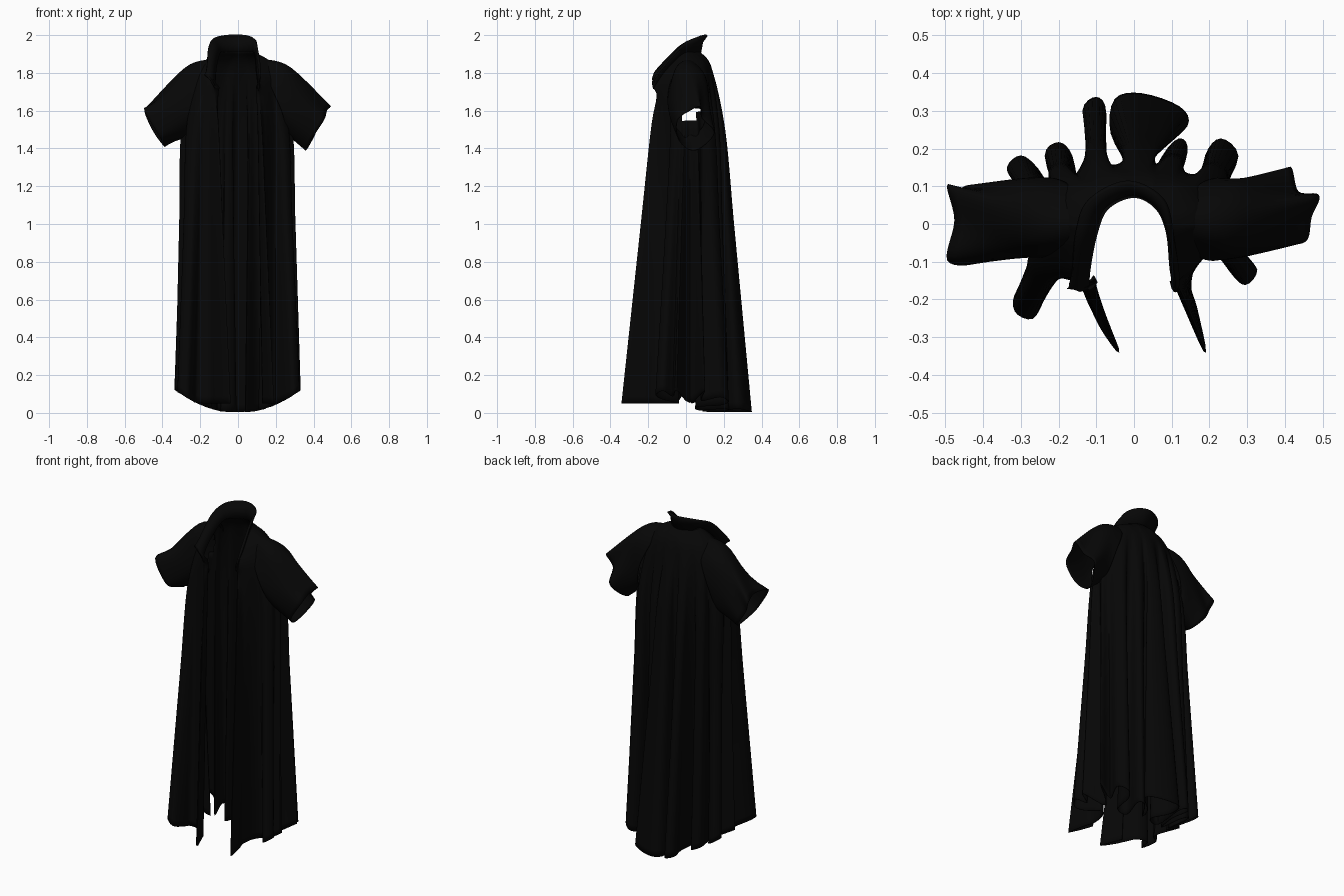
import bpy, math
from mathutils import Vector

cube = bpy.data.objects.get("Cube")
if cube:
    bpy.data.objects.remove(cube, do_unlink=True)

black = bpy.data.materials.new("black_cloth")
black.use_nodes = True
colour = (0.002, 0.002, 0.002, 1)
black.diffuse_color = colour
shader = next(n for n in black.node_tree.nodes if n.type == 'BSDF_PRINCIPLED')
shader.inputs["Base Color"].default_value = colour
shader.inputs["Roughness"].default_value = 0.9


def blend(points, i, t, closed=False):
    """Point on the Catmull-Rom curve between points i and i + 1."""
    n = len(points)
    a, b, c, d = (points[(i + k) % n if closed else max(0, min(n - 1, i + k))]
                  for k in (-1, 0, 1, 2))
    return 0.5 * (2 * b + (c - a) * t + (2 * a - 5 * b + 4 * c - d) * t * t
                  + (3 * b - a - 3 * c + d) * t ** 3)


def smooth_path(points, steps, closed=False):
    spans = len(points) if closed else len(points) - 1
    out = [blend(points, i, s / steps, closed) for i in range(spans) for s in range(steps)]
    return out if closed else out + [points[-1].copy()]


def along(knots, i):
    """Smooth curve through knots of the form (index, coordinates...)."""
    points = [Vector(k[1:]) for k in knots]
    for j, (a, b) in enumerate(zip(knots, knots[1:])):
        if i <= b[0]:
            return blend(points, j, (i - a[0]) / (b[0] - a[0]))


def in_armhole(p):
    return abs(p.x) > .18 and ((p.y - .015) / .075) ** 2 + ((p.z - 1.67) / .12) ** 2 < 1


def loft(name, rows, closed=False, thickness=0.004, hole=None):
    """Skin rows of points, leaving out faces whose centre lies in the hole."""
    w = len(rows[0])
    verts = [p for row in rows for p in row]
    faces = []
    for r in range(len(rows) - 1):
        for c in range(w if closed else w - 1):
            d = (c + 1) % w
            face = (r * w + c, r * w + d, (r + 1) * w + d, (r + 1) * w + c)
            if not (hole and hole(sum((verts[v] for v in face), Vector()) / 4)):
                faces.append(face)
    mesh = bpy.data.meshes.new(name)
    mesh.from_pydata(verts, [], faces)
    mesh.materials.append(black)
    obj = bpy.data.objects.new(name, mesh)
    bpy.context.collection.objects.link(obj)
    cloth = obj.modifiers.new("cloth", 'SOLIDIFY')
    cloth.thickness = thickness
    cloth.offset = 0
    bpy.ops.object.select_all(action='DESELECT')
    obj.select_set(True)
    bpy.context.view_layer.objects.active = obj
    bpy.ops.object.shade_smooth_by_angle(angle=math.radians(50))


# Pleated hem outline, from the right front facing round the back to the left one
hem = [(-.09, -.21), (-.07, -.26), (-.04, -.34), (-.085, -.28), (-.12, -.21), (-.15, -.155),
       (-.22, -.145), (-.24, -.2), (-.27, -.25), (-.315, -.23), (-.305, -.17), (-.2, -.06),
       (-.33, 0), (-.21, .03), (-.31, .11), (-.335, .15), (-.3, .18), (-.255, .145),
       (-.2, .06), (-.235, .18), (-.2, .215), (-.165, .18), (-.14, .07), (-.11, .2),
       (-.135, .3), (-.1, .335), (-.075, .29), (-.09, .1), (-.01, .13), (-.06, .24),
       (-.05, .33), (.02, .345), (.12, .31), (.14, .26), (.06, .19), (.04, .12),
       (.09, .2), (.125, .225), (.14, .19), (.11, .07), (.17, .06), (.19, .18),
       (.23, .225), (.275, .18), (.24, .08), (.33, .1), (.22, .02), (.33, -.05),
       (.28, -.07), (.325, -.12), (.295, -.16), (.255, -.125), (.2, -.04), (.16, -.09),
       (.15, -.17), (.165, -.22), (.19, -.34), (.155, -.27), (.13, -.2)]
chest = [(0, -.11, -.13), (2, -.12, -.145), (4, -.14, -.145), (8, -.22, -.12), (12, -.29, 0),
         (18, -.23, .11), (25, -.1, .165), (30, 0, .17), (36, .08, .165), (42, .2, .13),
         (46, .28, .02), (52, .2, -.085), (56, .11, -.145), (58, .1, -.13)]
neck = [(0, -.1, -.15, 1.72), (2, -.12, -.17, 1.72), (8, -.12, -.12, 1.8), (13, -.1, -.02, 1.9),
        (22, -.07, .045, 1.91), (30, 0, .075, 1.91), (38, .06, .045, 1.91), (46, .09, -.02, 1.9),
        (52, .1, -.12, 1.8), (56, .11, -.17, 1.72), (58, .1, -.15, 1.72)]
collar_edge = [(0, -.175, -.17, 1.79), (5, -.165, -.14, 1.83), (13, -.155, -.03, 1.94),
               (20, -.12, .06, 1.985), (30, -.02, .11, 2), (40, .07, .07, 1.99),
               (47, .1, -.01, 1.95), (53, .12, -.13, 1.82), (58, .11, -.175, 1.75)]

# Coat body: each column hangs from the neck over the shoulder down to the hem
columns = []
for i, (x, y) in enumerate(hem):
    low = Vector((x, y, max(x * x * 1.1, .05 if y < .045 else .005)))
    base = along(chest, i).to_3d()
    base.z = 1.5
    bust = base.lerp(Vector((x, y, 1.5)), .2)
    top = along(neck, i)
    yoke = base.lerp(top, .35)
    yoke.z = 1.5 + .77 * (top.z - 1.5)
    columns.append([low, low.lerp(bust, .33), low.lerp(bust, .67), bust, yoke, top])
rows = [smooth_path([col[r] for col in columns], 4) for r in range(6)]
grid = [smooth_path(list(line), 8) for line in zip(*rows)]
loft("coat_body", list(zip(*grid)), hole=in_armhole)

# Stand collar growing from the neck edge and running down into the lapels
outer = smooth_path([along(collar_edge, i) for i in range(len(hem))], 4)
middle = [a.lerp(b, .5) + Vector((0, -.008, .008)) for a, b in zip(rows[-1], outer)]
loft("collar", [rows[-1], middle, outer], thickness=.012)

# Wide short sleeves: shoulder ring, upper arm ring and rippled cuff ring
root = [(.15, .03, 1.865), (.17, .1, 1.78), (.23, .12, 1.64), (.265, .08, 1.5),
        (.265, -.02, 1.48), (.23, -.09, 1.6), (.17, -.085, 1.74), (.14, -.03, 1.85)]
arm = [(.28, .03, 1.825), (.29, .1, 1.76), (.29, .12, 1.62), (.29, .09, 1.49),
       (.28, 0, 1.46), (.28, -.075, 1.54), (.28, -.085, 1.66), (.27, -.05, 1.8)]
cuffs = {
    "left_sleeve": [(.49, .075, 1.62), (.435, .085, 1.56), (.415, .15, 1.49), (.38, .1, 1.42),
                    (.36, .03, 1.39), (.39, -.04, 1.45), (.455, -.045, 1.55), (.47, .02, 1.6)],
    "right_sleeve": [(.495, .1, 1.6), (.47, .09, 1.53), (.43, .1, 1.46), (.39, .05, 1.41),
                     (.4, -.03, 1.43), (.42, -.1, 1.47), (.495, -.095, 1.6), (.475, .01, 1.615)]}
for name, cuff in cuffs.items():
    side = 1 if name.startswith("left") else -1
    rings = [smooth_path([Vector((side * x, y, z)) for x, y, z in ring], 6, True)
             for ring in (root, arm, cuff)]
    lines = [smooth_path(list(line), 6) for line in zip(*rings)]
    loft(name, list(zip(*lines)), closed=True)
